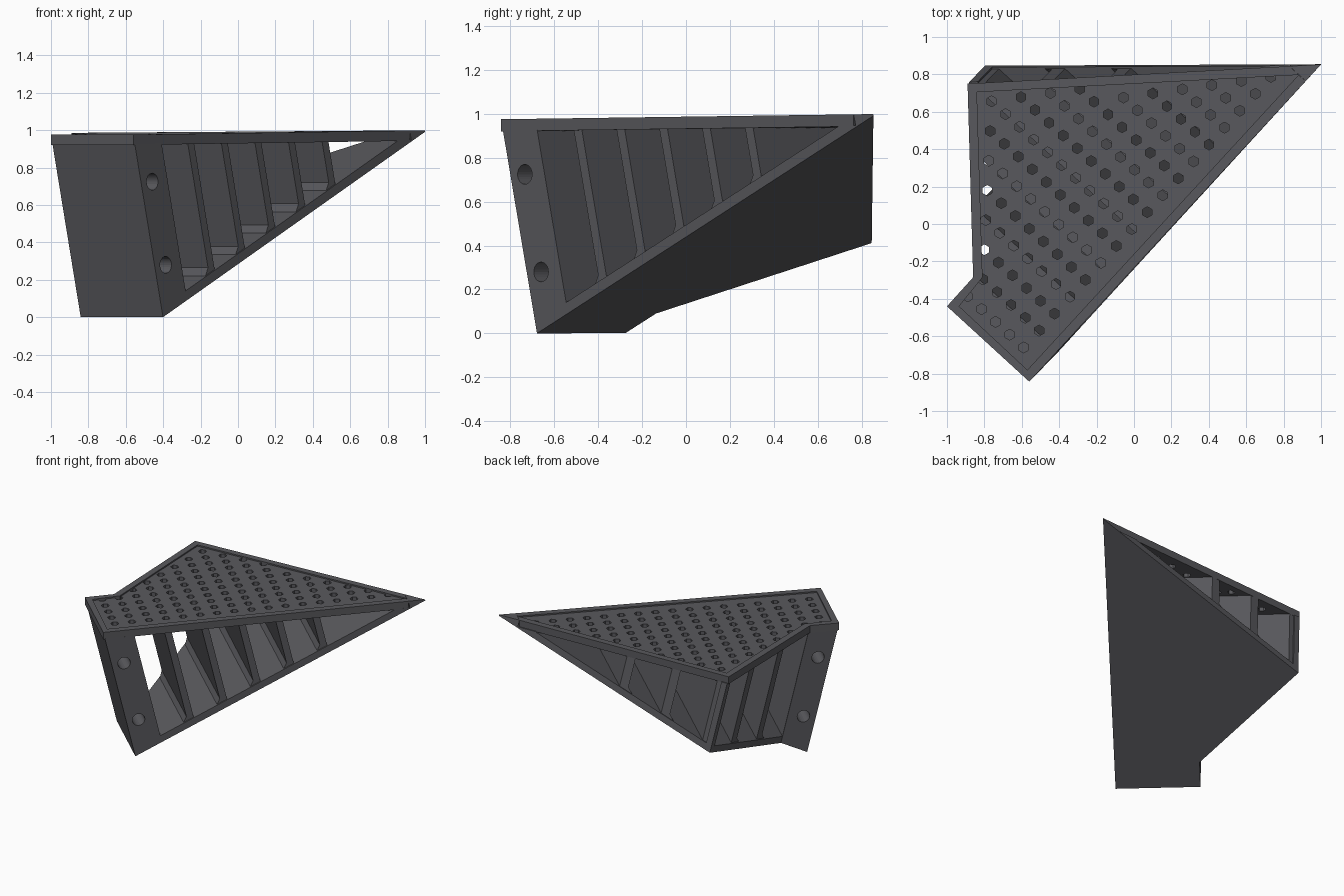
import bpy, bmesh, math
from mathutils import Vector, Matrix

if "Cube" in bpy.data.objects:
    bpy.data.objects.remove(bpy.data.objects["Cube"])

# Plan outline of the top: front-left, front-right, rear tip, rear-left, notch
OUT = [(-1, -.44), (-.56, -.843), (1, .853), (-.89, .75), (-.86, -.285)]
INN = [(-.935, -.44), (-.57, -.78), (.88, .797), (-.84, .705), (-.81, -.285)]
LEAN = (.163, .168)      # plan shift per unit of descent
FLOOR, DECK, TIP, MEET = .055, .055, 1.183, 1.073

mat = bpy.data.materials.new("dark_grey")
mat.diffuse_color = (.1, .1, .11, 1)
mat.use_nodes = True
mat.node_tree.nodes["Principled BSDF"].inputs["Base Color"].default_value = mat.diffuse_color


def along(p):
    return .673 * p[0] + .739 * p[1]


def top_z(p):
    return .976 + .0102 * (along(p) + .998)


def to_floor(raise_by=0):
    """Descent from the top to the sloping underside, raised by an amount."""
    return lambda p: max(.002, (top_z(p) - raise_by - .4776 * (along(p) + .772)) / 1.1118)


def const(h):
    return lambda p: h


def clip(poly, lo=-9, hi=9):
    for sign, lim in ((1, lo), (-1, -hi)):
        res = []
        for a, b in zip(poly, poly[1:] + poly[:1]):
            da, db = sign * along(a) - lim, sign * along(b) - lim
            if da >= 0:
                res.append(a)
            if da * db < 0:
                t = da / (da - db)
                res.append((a[0] + t * (b[0] - a[0]), a[1] + t * (b[1] - a[1])))
        poly = res
    return poly


def finish(name, bm):
    bmesh.ops.recalc_face_normals(bm, faces=bm.faces)
    me = bpy.data.meshes.new(name)
    bm.to_mesh(me)
    bm.free()
    ob = bpy.data.objects.new(name, me)
    bpy.context.collection.objects.link(ob)
    me.materials.append(mat)
    return ob


def slab(name, pts, top, bot, faces=None, lean=True):
    """Closed solid between two descents below the top plane."""
    faces = faces or [list(range(len(pts)))]
    bm = bmesh.new()
    layers = []
    for fn in (top, bot):
        row = []
        for p in pts:
            h = fn(p)
            k = h if lean else 0
            row.append(bm.verts.new((p[0] + LEAN[0] * k, p[1] + LEAN[1] * k, top_z(p) - h)))
        layers.append(row)
    edges = [(f[i], f[(i + 1) % len(f)]) for f in faces for i in range(len(f))]
    for f in faces:
        bm.faces.new([layers[0][i] for i in f])
        bm.faces.new([layers[1][i] for i in reversed(f)])
    for a, b in edges:
        if (b, a) not in edges:
            bm.faces.new([layers[0][b], layers[0][a], layers[1][a], layers[1][b]])
    return finish(name, bm)


def cut(ob, rods, sides):
    """Drill straight holes: each rod is (centre, axis, radius, length)."""
    bm = bmesh.new()
    for c, axis, r, length in rods:
        m = Matrix.Translation(c) @ Vector(axis).to_track_quat('Z', 'Y').to_matrix().to_4x4()
        bmesh.ops.create_cone(bm, cap_ends=True, segments=sides, radius1=r, radius2=r,
                              depth=length, matrix=m)
    cutter = finish("hole_cutter", bm)
    cutter.hide_render = True
    mod = ob.modifiers.new("holes", 'BOOLEAN')
    mod.operation, mod.solver, mod.object = 'DIFFERENCE', 'EXACT', cutter
    bpy.context.view_layer.objects.active = ob
    bpy.ops.object.modifier_apply(modifier=mod.name)
    bpy.data.objects.remove(cutter)


def inside(p, poly):
    hit = False
    for a, b in zip(poly, poly[1:] + poly[:1]):
        if (a[1] > p[1]) != (b[1] > p[1]):
            hit ^= p[0] < a[0] + (p[1] - a[1]) * (b[0] - a[0]) / (b[1] - a[1])
    return hit


def mix(a, b, t):
    return (a[0] + t * (b[0] - a[0]), a[1] + t * (b[1] - a[1]))


# Thick front block with two cross bolt holes
block = slab("front_block", clip(OUT, hi=-.788), const(.05), to_floor())
cut(block, [((x, y, z), (.735, -.68, 0), .045, 1.8)
            for x, y, z in ((-.46, -.733, .725), (-.39, -.657, .28))], 24)

# Sloping floor, its wedge under the deck, and the solid tip
slab("sloping_floor", clip(OUT, -.79, MEET), to_floor(FLOOR), to_floor())
slab("floor_wedge", clip(OUT, MEET, TIP), const(.05), to_floor())
slab("tip", clip(OUT, TIP), const(0), to_floor())

# Raised rim round the deck
cl = clip(OUT, hi=TIP)           # front-left, front-right, tip a, tip b, rear-left, notch
rim_faces = [[0, 1, 7, 6], [1, 2, 8, 7], [3, 4, 9, 8], [4, 5, 10, 9], [5, 0, 6, 10]]
slab("top_rim", cl + INN, const(0), const(DECK), rim_faces, lean=False)

# Perforated deck with six-sided holes
deck = slab("perforated_deck", INN, const(.01), const(DECK), lean=False)
rods = []
for i in range(-1, 18):
    for j in range(0, 18):
        p = (-.59 + .0826 * i - .075 * j, -.66 + .0904 * i + .0683 * j)
        if inside(p, INN):
            rods.append(((p[0], p[1], .96), (0, 0, 1), .029, .3))
cut(deck, rods, 6)

# Leaning inner ribs, each with a chamfered foot
rib_plan = [mix(o, n, .2) for o, n in zip(OUT, INN)]
for i in range(5):
    d = -.571 + .265 * i
    slab(f"rib_{i + 1}", clip(rib_plan, d, d + .05), const(.05), to_floor(.03))
    slab(f"rib_foot_{i + 1}", clip(rib_plan, d - .03, d + .01),
         lambda p, d=d: to_floor(FLOOR if along(p) < d - .01 else .1)(p), to_floor(.03))

# Post at the rear-left corner
D = OUT[3]
slab("corner_post", [D, mix(D, OUT[4], .045), INN[3], mix(D, OUT[2], .025)],
     const(.05), to_floor(.03))
